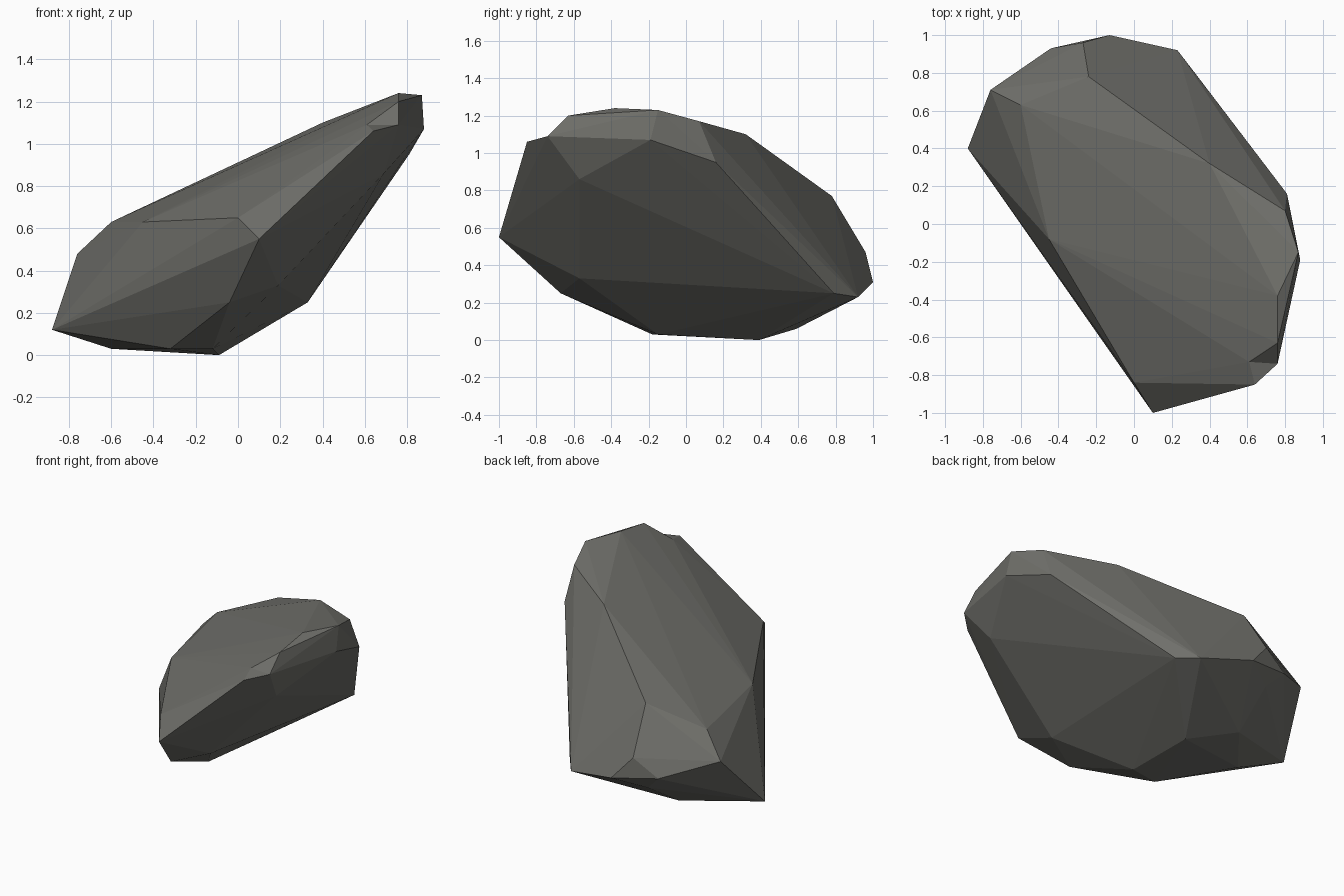
import bpy, bmesh

if "Cube" in bpy.data.objects:
    bpy.data.objects.remove(bpy.data.objects["Cube"])

# corner points of the boulder, grouped by region
corners = {
    "top": [(-.60, .63, .63), (-.24, .78, .77), (.40, .32, 1.10), (-.45, -.08, .63),
            (0, -.84, .65), (.80, .07, 1.17), (.87, -.15, 1.23), (.76, -.38, 1.24),
            (.76, -.63, 1.20), (.61, -.73, 1.09)],
    "rim": [(-.13, 1, .31), (.23, .92, .23), (.81, .16, .95), (.88, -.19, 1.07),
            (.76, -.74, 1.09), (.64, -.85, 1.06), (.10, -1, .55), (-.88, .40, .12),
            (-.76, .71, .48), (-.44, .93, .36), (-.27, .96, .47)],
    "underside": [(.69, -.57, .86), (.19, -.57, .33), (-.04, -.67, .25),
                  (-.32, -.18, .03), (-.12, -.15, .03), (-.09, .39, 0),
                  (-.60, .29, .03), (-.36, .59, .06), (-.33, .88, .25), (.33, .79, .25)],
}

bm = bmesh.new()
points = {p: bm.verts.new(p) for group in corners.values() for p in group}

# wrap the corners in faceted faces
hull = bmesh.ops.convex_hull(bm, input=list(bm.verts))
bmesh.ops.delete(bm, geom=[v for v in bm.verts if not v.link_faces], context='VERTS')

# small notch at the high front corner
a, b = points[(.64, -.85, 1.06)], points[(.76, -.63, 1.20)]
if a.is_valid and b.is_valid:
    edge = bm.edges.get((a, b))
    if edge and len(edge.link_faces) == 2:
        bmesh.utils.edge_rotate(edge)
bmesh.ops.recalc_face_normals(bm, faces=list(bm.faces))

mesh = bpy.data.meshes.new("boulder")
bm.to_mesh(mesh)
bm.free()

# single warm grey stone colour
stone = bpy.data.materials.new("stone grey")
stone.diffuse_color = (.16, .16, .145, 1)
stone.use_nodes = True
stone.node_tree.nodes["Principled BSDF"].inputs["Base Color"].default_value = stone.diffuse_color
mesh.materials.append(stone)

boulder = bpy.data.objects.new("boulder", mesh)
bpy.context.collection.objects.link(boulder)
